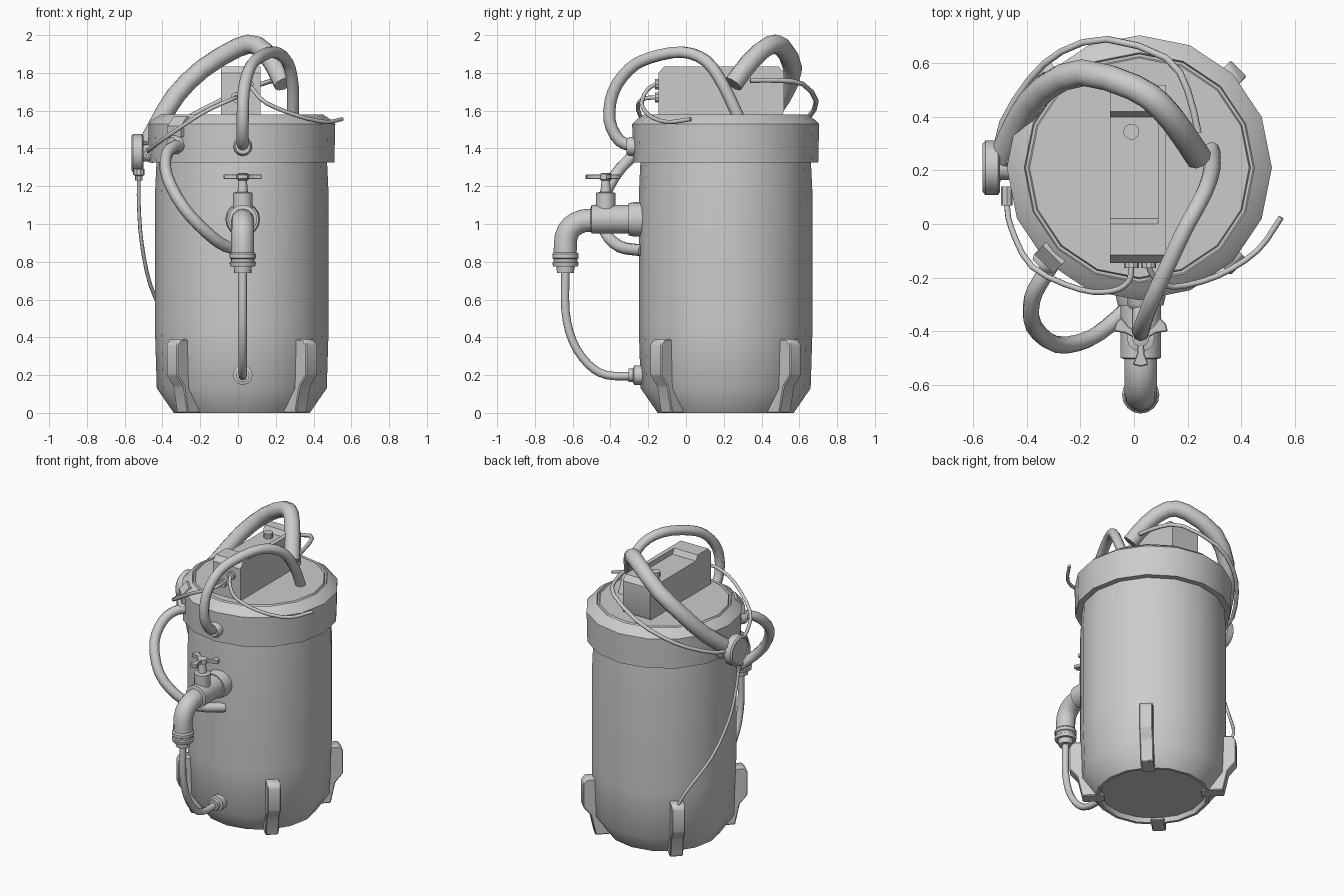
import bpy, bmesh, math
from mathutils import Vector, Matrix

CX, CY = 0.02, 0.21          # tank axis
FX = 0.025                   # faucet centre line


def finish(name, bm, angle=35):
    bmesh.ops.recalc_face_normals(bm, faces=bm.faces)
    me = bpy.data.meshes.new(name)
    bm.to_mesh(me)
    bm.free()
    return add(name, me, angle)


def add(name, me, angle=35):
    ob = bpy.data.objects.new(name, me)
    bpy.context.collection.objects.link(ob)
    bpy.ops.object.select_all(action='DESELECT')
    ob.select_set(True)
    bpy.context.view_layer.objects.active = ob
    bpy.ops.object.shade_smooth_by_angle(angle=math.radians(angle))
    return ob


def lathe(name, profile, origin, axis=(0, 0, 1), sides=12):
    """Spin (radius, height) points round an axis; open ends are capped."""
    bm = bmesh.new()
    m = Matrix.Translation(origin) @ Vector((0, 0, 1)).rotation_difference(Vector(axis)).to_matrix().to_4x4()
    rings = []
    for r, h in profile:
        rings.append([bm.verts.new(m @ Vector((r * math.cos(2 * math.pi * i / sides),
                                               r * math.sin(2 * math.pi * i / sides), h)))
                      for i in range(sides)])
    for a, b in zip(rings, rings[1:]):
        for i in range(sides):
            j = (i + 1) % sides
            bm.faces.new((a[i], a[j], b[j], b[i]))
    bm.faces.new(rings[0])
    bm.faces.new(rings[-1])
    return finish(name, bm)


def cyl(name, r, a, b, sides=12):
    a, b = Vector(a), Vector(b)
    return lathe(name, [(r, 0), (r, (b - a).length)], a, (b - a).normalized(), sides)


def tube(name, pts, r, steps=3, res=2):
    """Round hose through the points (Catmull-Rom)."""
    p = [Vector(q) for q in pts]
    p = [2 * p[0] - p[1]] + p + [2 * p[-1] - p[-2]]
    out = []
    for i in range(1, len(p) - 2):
        a, b, c, d = p[i - 1:i + 3]
        for k in range(steps):
            t = k / steps
            out.append(0.5 * (2 * b + (c - a) * t + (2 * a - 5 * b + 4 * c - d) * t * t
                              + (3 * b - a - 3 * c + d) * t ** 3))
    out.append(p[-2])
    cu = bpy.data.curves.new(name, 'CURVE')
    cu.dimensions = '3D'
    cu.bevel_depth, cu.bevel_resolution, cu.use_fill_caps = r, res, True
    sp = cu.splines.new('POLY')
    sp.points.add(len(out) - 1)
    for s, q in zip(sp.points, out):
        s.co = (*q, 1)
    tmp = bpy.data.objects.new(name + "_path", cu)
    bpy.context.collection.objects.link(tmp)
    me = bpy.data.meshes.new_from_object(tmp.evaluated_get(bpy.context.evaluated_depsgraph_get()))
    bpy.data.objects.remove(tmp)
    return add(name, me, 50)


def slab(name, poly, width, matrix, bevel=0.0):
    """Extrude an outline given in local x/z along local y, centred."""
    bm = bmesh.new()
    f = bm.faces.new([bm.verts.new((x, -width / 2, z)) for x, z in poly])
    ext = bmesh.ops.extrude_face_region(bm, geom=[f])
    bmesh.ops.translate(bm, vec=(0, width, 0),
                        verts=[v for v in ext['geom'] if isinstance(v, bmesh.types.BMVert)])
    if bevel:
        bmesh.ops.bevel(bm, geom=bm.edges[:], offset=bevel, segments=1, affect='EDGES')
    bm.transform(matrix)
    return finish(name, bm)


def radial(deg, x=CX, y=CY, z=0):
    return Matrix.Translation((x, y, z)) @ Matrix.Rotation(math.radians(deg), 4, 'Z')


# Tank and lid
lathe("tank", [(0.33, 0.03), (0.34, 0.0), (0.36, 0.0), (0.45, 0.13), (0.46, 0.45), (0.46, 1.15),
               (0.45, 1.36)], (CX, CY, 0), sides=16)
lathe("lid", [(0.45, 1.325), (0.49, 1.325), (0.495, 1.53), (0.475, 1.55), (0.43, 1.58), (0.425, 1.57),
              (0.415, 1.57), (0.41, 1.58)], (CX, CY, 0), sides=16)

# Four feet on the diagonals
foot = [(0.40, 0.39), (0.50, 0.39), (0.525, 0.36), (0.525, 0.20), (0.475, 0.14),
        (0.445, 0.0), (0.30, 0.0), (0.38, 0.10)]
for i in range(4):
    slab(f"foot_{i + 1}", foot, 0.085, radial(45 + 90 * i), 0.006)

# Motor box on the lid: recessed body, full height side plate
body = [(-0.145, 1.56), (-0.145, 1.80), (-0.115, 1.835), (0.0, 1.835), (0.02, 1.80), (0.40, 1.80),
        (0.42, 1.835), (0.49, 1.835), (0.52, 1.80), (0.52, 1.60), (0.50, 1.56)]
plate = [(-0.145, 1.56), (-0.145, 1.80), (-0.115, 1.835), (0.49, 1.835), (0.52, 1.80),
         (0.52, 1.60), (0.50, 1.56)]
slab("motor_box", body, 0.18, radial(90, 0.0, 0))
slab("motor_side_plate", plate, 0.03, radial(90, 0.105, 0))
cyl("motor_knob", 0.03, (-0.01, 0.345, 1.79), (-0.01, 0.345, 1.835), 10)
for x, z, n in ((-0.01, 1.67, "left"), (0.055, 1.74, "right")):
    cyl(f"wire_plug_{n}", 0.028, (x, -0.12, z), (x, -0.165, z), 10)

# Gauge on the left side of the lid
lathe("gauge", [(0.09, 0), (0.102, 0.008), (0.102, 0.055), (0.09, 0.065), (0.085, 0.058)],
      (-0.50, CY, 1.375), (-1, 0, 0), 16)
cyl("gauge_stem", 0.045, (-0.44, CY, 1.375), (-0.505, CY, 1.375))
cyl("gauge_side_plug", 0.022, (-0.475, 0.07, 1.385), (-0.475, 0.14, 1.385), 8)
lathe("gauge_bottom_plug", [(0.03, 0.06), (0.03, 0.03), (0.02, 0.025), (0.02, 0)], (-0.525, 0.17, 1.23), sides=10)
cyl("gauge_hose_socket", 0.06, (-0.44, 0.28, 1.38), (-0.50, 0.25, 1.40))

# Large hoses
tube("big_hose", [(-0.49, 0.25, 1.40), (-0.42, 0.40, 1.53), (-0.33, 0.51, 1.68), (-0.19, 0.565, 1.82),
                  (0.0, 0.51, 1.935), (0.10, 0.44, 1.945), (0.18, 0.34, 1.86), (0.24, 0.25, 1.74)], 0.051, 2, 3)
tube("lid_hose", [(FX, -0.26, 1.41), (FX, -0.35, 1.44), (FX, -0.405, 1.55), (0.03, -0.385, 1.70),
                  (0.06, -0.30, 1.82), (0.11, -0.19, 1.88), (0.19, -0.02, 1.91), (0.26, 0.11, 1.86),
                  (0.29, 0.20, 1.73), (0.29, 0.28, 1.56)], 0.032)
tube("side_hose", [(-0.29, -0.12, 1.41), (-0.34, -0.20, 1.41), (-0.38, -0.28, 1.36), (-0.375, -0.38, 1.25),
                   (-0.29, -0.45, 1.09), (-0.17, -0.43, 0.96), (-0.06, -0.35, 0.88), (0.06, -0.23, 0.86)], 0.032)
lathe("lid_hose_collar", [(0.05, 0), (0.05, 0.05), (0.04, 0.065)], (FX, -0.25, 1.41), (0, -1, 0))
d = Vector((-1, -1, 0)).normalized()
lathe("side_hose_collar", [(0.05, 0), (0.05, 0.05), (0.04, 0.065)],
      Vector((CX, CY, 1.42)) + d * 0.46, d)
slab("side_hose_bracket", [(0.42, 1.46), (0.42, 1.56), (0.46, 1.57), (0.505, 1.52), (0.505, 1.46)],
     0.10, radial(225))

# Thin wires
tube("back_wire", [(0.24, 0.34, 1.76), (0.20, 0.50, 1.76), (0.12, 0.62, 1.74), (-0.10, 0.69, 1.65),
                   (-0.27, 0.645, 1.56), (-0.39, 0.54, 1.48), (-0.49, 0.38, 1.41), (-0.51, 0.27, 1.39)], 0.013, 2)
tube("left_wire", [(-0.01, -0.16, 1.67), (-0.02, -0.215, 1.665), (-0.08, -0.25, 1.64), (-0.20, -0.245, 1.58),
                   (-0.38, -0.16, 1.46), (-0.46, -0.01, 1.40), (-0.475, 0.08, 1.385)], 0.011)
tube("right_wire", [(0.055, -0.16, 1.74), (0.08, -0.205, 1.71), (0.15, -0.235, 1.64), (0.31, -0.195, 1.575),
                    (0.46, -0.10, 1.54), (0.55, 0.025, 1.555)], 0.011)
tube("gauge_wire", [(-0.525, 0.17, 1.25), (-0.525, 0.20, 1.10), (-0.51, 0.26, 0.90), (-0.465, 0.38, 0.68),
                    (-0.38, 0.52, 0.49), (-0.33, 0.56, 0.38)], 0.010)

# Faucet: flange, body, elbow, outlet collars
lathe("faucet_body", [(0.092, -0.04), (0.092, 0.03), (0.085, 0.06), (0.076, 0.06), (0.076, 0.255),
                      (0.06, 0.26)], (FX, -0.245, 1.025), (0, -1, 0), 16)
tube("faucet_elbow", [(FX, -0.49, 1.02), (FX, -0.55, 1.015), (FX, -0.605, 0.985), (FX, -0.635, 0.93),
                      (FX, -0.64, 0.82)], 0.061, 2, 4)
lathe("faucet_outlet", [(0.062, 0.85), (0.07, 0.84), (0.07, 0.82), (0.063, 0.815), (0.063, 0.80), (0.07, 0.795),
                        (0.066, 0.775), (0.048, 0.775), (0.045, 0.74), (0.03, 0.74)], (FX, -0.638, 0), sides=16)

# Valve stem and three armed handle
lathe("valve_stem", [(0.052, 1.06), (0.052, 1.165), (0.028, 1.17), (0.022, 1.23), (0.032, 1.235),
                     (0.032, 1.265), (0.015, 1.27)], (FX, -0.425, 0))
for i in range(3):
    m = radial(30 + 120 * i, FX, -0.425, 1.25) @ Matrix.Rotation(math.pi / 2, 4, 'X')
    slab(f"valve_arm_{i + 1}", [(0.01, -0.012), (0.06, -0.014), (0.10, -0.03), (0.108, 0), (0.10, 0.03),
                                (0.06, 0.014), (0.01, 0.012)], 0.026, m, 0.004)

# Drain hose back into the tank
tube("drain_hose", [(FX, -0.638, 0.76), (FX, -0.638, 0.54), (FX, -0.60, 0.38), (FX, -0.52, 0.26),
                    (FX, -0.42, 0.20), (FX, -0.26, 0.195)], 0.022)
lathe("drain_fitting", [(0.052, 0), (0.052, 0.05), (0.036, 0.055), (0.036, 0.08)],
      (FX, -0.225, 0.20), (0, -1, 0))
